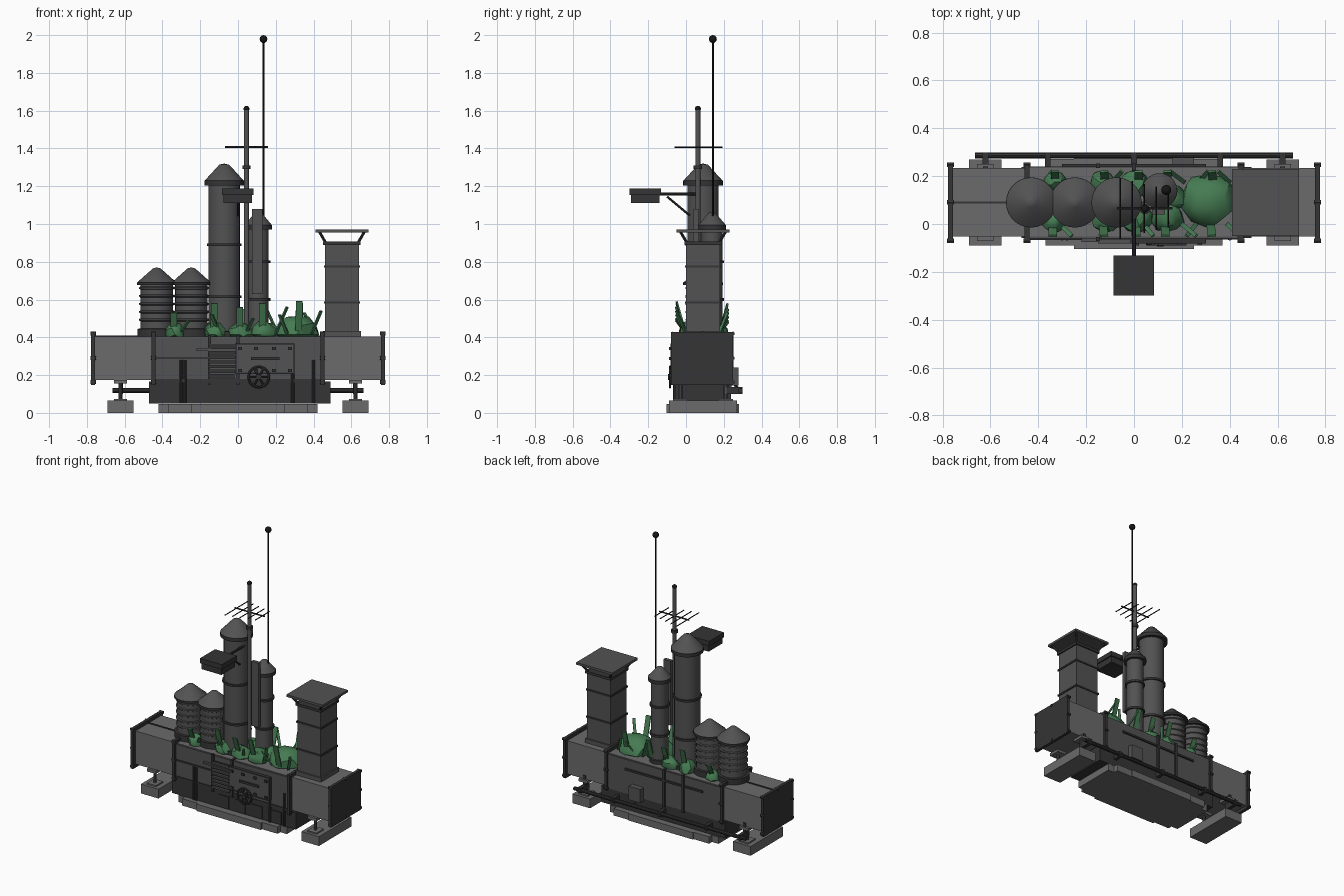
import bpy, bmesh, math, random
from mathutils import Vector, Matrix

random.seed(4)
CY = 0.09  # centre line of the machine in y


def paint(name, *rgb):
    m = bpy.data.materials.new(name)
    m.diffuse_color = (*(rgb if len(rgb) == 3 else rgb * 3), 1)
    return m


green = paint("plant_green", 0.06, 0.20, 0.085)
light, mid = paint("light_steel", 0.145), paint("mid_steel", 0.085)
dark, black = paint("dark_steel", 0.035), paint("black_metal", 0.008)
# paint chosen by the first word pair of the part name
PAINT = {"duct": light, "duct_middle": mid, "foot": light, "base_slab": light, "post_plate": light,
         "short_silo": mid, "tall_stack": mid, "slim_stack": mid, "vent_tower": mid, "vent_cap": mid,
         "mast": mid, "side_box": mid, "front_panel": mid, "louvre_slat": mid, "post_pad": light,
         "junction_box": mid, "foot_post": mid, "front_rail": mid, "vent_foot": mid,
         "whip_aerial": black, "whip_tip": black, "mast_cap": black, "aerial_element": black}


def finish(name, bm, smooth=False, mat=None):
    me = bpy.data.meshes.new(name)
    bmesh.ops.recalc_face_normals(bm, faces=bm.faces)
    bm.to_mesh(me)
    bm.free()
    if smooth:
        me.polygons.foreach_set("use_smooth", [True] * len(me.polygons))
        me.set_sharp_from_angle(angle=math.radians(35))
    me.materials.append(mat or PAINT.get(name, dark))
    ob = bpy.data.objects.new(name, me)
    bpy.context.collection.objects.link(ob)
    return ob


def box(name, x0, x1, y0, y1, z0, z1):
    bm = bmesh.new()
    m = Matrix.Translation(((x0 + x1) / 2, (y0 + y1) / 2, (z0 + z1) / 2))
    bmesh.ops.create_cube(bm, size=1, matrix=m @ Matrix.Diagonal((x1 - x0, y1 - y0, z1 - z0, 1)))
    return finish(name, bm)


def rod(name, a, b, r, seg=10):
    a, b = Vector(a), Vector(b)
    bm = bmesh.new()
    m = Matrix.Translation((a + b) / 2) @ (b - a).to_track_quat('Z', 'Y').to_matrix().to_4x4()
    bmesh.ops.create_cone(bm, cap_ends=True, segments=seg, radius1=r, radius2=r,
                          depth=(b - a).length, matrix=m)
    return finish(name, bm, seg > 6)


def lathe(name, x, y, prof, seg=28):
    bm = bmesh.new()
    vs = [bm.verts.new((x + r, y, z)) for r, z in prof]
    es = [bm.edges.new(p) for p in zip(vs, vs[1:])]
    bmesh.ops.spin(bm, geom=vs + es, cent=(x, y, 0), axis=(0, 0, 1), angle=math.tau, steps=seg)
    bmesh.ops.remove_doubles(bm, verts=bm.verts, dist=1e-5)
    return finish(name, bm, True)


def ball(name, c, r):
    bm = bmesh.new()
    bmesh.ops.create_uvsphere(bm, u_segments=14, v_segments=8, radius=r, matrix=Matrix.Translation(c))
    return finish(name, bm, True)


# stepped base slab, underbody
for hx, y0, y1 in ((0.42, -0.06, 0.24), (0.37, -0.09, 0.272), (0.25, -0.104, 0.28)):
    box("base_slab", -hx, hx, y0, y1, 0, 0.048)
box("underbody", -0.47, 0.49, -0.058, 0.238, 0.05, 0.165)

# main duct with middle section and flanges
box("duct", -0.765, 0.765, -0.053, 0.233, 0.173, 0.405)
box("duct_middle", -0.45, 0.45, -0.06, 0.24, 0.16, 0.40)
box("duct_front_band", -0.44, 0.44, -0.065, -0.05, 0.16, 0.18)
box("duct_top_seam", -0.77, 0.45, CY - 0.004, CY + 0.004, 0.40, 0.411)
for x, w in ((-0.767, 0.01), (0.767, 0.01), (-0.447, 0.01), (0.447, 0.01)):
    box("flange", x - w, x + w, -0.08, 0.25, 0.148, 0.428)
    for y in (-0.07, CY, 0.248):
        for z in (0.163, 0.29, 0.42):
            if (y, z) != (CY, 0.29):
                rod("flange_bolt", (x - 0.014, y, z), (x + 0.014, y, z), 0.011, 6)
for x in (-0.15, 0.0):
    for y0, y1 in ((-0.072, -0.055), (0.235, 0.252)):
        box("duct_rib", x - 0.008, x + 0.008, y0, y1, 0.15, 0.412)
box("duct_top_strap", -0.008, 0.008, -0.07, 0.25, 0.40, 0.412)

# outer feet and posts
for s in (-1, 1):
    x = s * 0.622
    box("foot", x - 0.068, x + 0.068, -0.09, 0.27, 0, 0.065)
    for y in (-0.03, 0.21):
        rod("foot_post", (x, y, 0.06), (x, y, 0.18), 0.011)
        box("post_plate", x - 0.035, x + 0.035, y - 0.04, y + 0.04, 0.155, 0.175)
        box("post_pad", x - 0.035, x + 0.035, y - 0.04, y + 0.04, 0.062, 0.074)

# front louvre, hatch, handwheel and pipes
for i in range(8):
    z = 0.18 + i * 0.024
    box("louvre_slat", -0.15, -0.015, -0.082, -0.055, z, z + 0.011)
box("louvre_back", -0.15, -0.015, -0.066, -0.055, 0.17, 0.365)
box("front_panel", -0.005, 0.29, -0.08, -0.055, 0.213, 0.36)
for z in (0.205, 0.36):
    box("panel_frame", -0.015, 0.30, -0.082, -0.055, z, z + 0.008)
for x in (-0.015, 0.29):
    box("panel_frame", x, x + 0.01, -0.082, -0.055, 0.205, 0.368)
box("panel_handle", 0.07, 0.22, -0.09, -0.078, 0.28, 0.295)
for x in (0.01, 0.095, 0.19, 0.275):
    for z in (0.225, 0.34):
        box("panel_bolt", x - 0.01, x + 0.01, -0.089, -0.078, z - 0.008, z + 0.008)
box("front_rail", -0.22, 0.30, -0.075, -0.055, 0.327, 0.34)
box("front_seam", -0.44, -0.15, -0.067, -0.055, 0.285, 0.296)
wheel = [Vector((0.11 + 0.055 * math.cos(a), -0.085, 0.19 + 0.055 * math.sin(a)))
         for a in [i * math.tau / 12 for i in range(13)]]
for a, b in zip(wheel, wheel[1:]):
    rod("handwheel_rim", a, b, 0.006, 6)
for i in range(3):
    rod("handwheel_spoke", wheel[i * 2], wheel[i * 2 + 6], 0.005, 6)
rod("handwheel_hub", (0.11, -0.095, 0.19), (0.11, -0.05, 0.19), 0.015)
for x in (-0.30, -0.28, 0.29, 0.40):
    rod("front_pipe", (x, -0.06, 0.05), (x, -0.06, 0.28), 0.009)
for x in (-0.07, 0.06, 0.19, 0.34):
    box("lower_block", x - 0.04, x + 0.04, -0.065, -0.03, 0.055, 0.14)

# rear pipe, brackets and junction box
rod("rear_pipe", (-0.665, 0.287, 0.118), (0.665, 0.287, 0.118), 0.013)
for x in (-0.62, -0.36, 0.0, 0.36, 0.62):
    box("pipe_bracket", x - 0.012, x + 0.012, 0.20, 0.298, 0.10, 0.136)
    if abs(x) > 0.5:
        box("pipe_hanger", x - 0.01, x + 0.01, 0.225, 0.24, 0.12, 0.2)
box("junction_box", 0.16, 0.25, 0.235, 0.278, 0.145, 0.24)
rod("junction_pipe", (0.205, 0.26, 0.15), (0.205, 0.285, 0.11), 0.008)
box("rear_rail", -0.30, 0.30, 0.235, 0.25, 0.327, 0.34)

# two ribbed short silos with dark feet and eaves
for x in (-0.43, -0.247):
    prof = [(0, 0.40), (0.086, 0.40)]
    for i in range(5):
        z = 0.485 + i * 0.042
        prof += [(0.086, z), (0.093, z + 0.004), (0.093, z + 0.012), (0.086, z + 0.016)]
    prof += [(0.086, 0.68), (0.102, 0.68), (0.102, 0.692), (0.02, 0.765), (0, 0.77)]
    lathe("short_silo", x, CY, prof)
    lathe("silo_foot", x, CY, [(0, 0.40), (0.103, 0.40), (0.103, 0.445), (0.08, 0.447)])
    lathe("silo_eave", x, CY, [(0.08, 0.677), (0.105, 0.677), (0.105, 0.691), (0.098, 0.693)])


def stack(name, x, y, r, z1, eave, top, bands):
    lathe(name, x, y, [(0, 0.40), (r, 0.40), (r, z1), (eave - 0.002, z1 + 0.002),
                       (eave - 0.002, z1 + 0.025), (eave * 0.25, top - 0.006), (0, top)])
    lathe("stack_foot", x, y, [(0, 0.40), (r * 1.2, 0.40), (r * 1.2, 0.43), (r * 0.95, 0.433)])
    lathe("stack_eave", x, y, [(r * 0.95, z1), (eave, z1), (eave, z1 + 0.024), (eave - 0.006, z1 + 0.026)])
    for z in bands:
        lathe("stack_band", x, y, [(r * 0.95, z - 0.008), (r + 0.009, z - 0.007),
                                   (r + 0.009, z + 0.007), (r * 0.95, z + 0.008)])


# tall stack, slim stack and its flat side box
stack("tall_stack", -0.073, CY, 0.083, 1.205, 0.105, 1.32, (0.615, 0.89))
stack("slim_stack", 0.107, 0.138, 0.055, 0.97, 0.074, 1.065, (0.60, 0.80))
box("side_box", 0.075, 0.13, 0.04, 0.065, 0.63, 1.08)
box("side_box_bracket", 0.09, 0.115, 0.06, 0.10, 0.70, 0.74)

# masts and comb aerial
rod("mast", (0.045, 0.063, 0.40), (0.045, 0.063, 1.61), 0.014, 14)
rod("mast_collar", (0.045, 0.063, 1.29), (0.045, 0.063, 1.31), 0.022, 14)
ball("mast_cap", (0.045, 0.063, 1.61), 0.016)
rod("whip_aerial", (0.135, 0.142, 0.40), (0.135, 0.142, 1.98), 0.005, 8)
ball("whip_tip", (0.135, 0.142, 1.979), 0.021)
rod("aerial_boom", (-0.07, 0.065, 1.407), (0.16, 0.065, 1.407), 0.005, 8)
for i in range(5):
    x, h = -0.057 + i * 0.05, 0.127 - i * 0.012
    rod("aerial_element", (x, 0.065 - h, 1.407), (x, 0.065 + h, 1.407), 0.0035, 6)

# lamp box on its arm
box("lamp_hood", -0.086, 0.083, -0.298, -0.132, 1.153, 1.187)
box("lamp_lens", -0.078, 0.075, -0.29, -0.14, 1.11, 1.153)
rod("lamp_arm", (0, -0.14, 1.158), (0, 0.07, 1.158), 0.008)
rod("lamp_brace", (0, -0.10, 1.145), (0, 0.02, 1.045), 0.006)

# square vent tower with raised cap
VX = 0.55


def vent(name, h, z0, z1):
    box(name, VX - h, VX + h, CY - h, CY + h, z0, z1)


vent("vent_foot", 0.10, 0.40, 0.434)
vent("vent_tower", 0.09, 0.40, 0.90)
for z in (0.585, 0.775):
    vent("vent_band", 0.096, z - 0.006, z + 0.006)
vent("vent_rim", 0.099, 0.89, 0.908)
vent("vent_cap", 0.14, 0.955, 0.971)
for sx in (-1, 1):
    for sy in (-1, 1):
        rod("vent_strut", (VX + sx * 0.085, CY + sy * 0.085, 0.90),
            (VX + sx * 0.12, CY + sy * 0.12, 0.96), 0.008, 6)


# bushes: lumpy mounds with blade leaves
def bush(x, y, rx, ry, h):
    bm = bmesh.new()
    bmesh.ops.create_icosphere(bm, subdivisions=2, radius=1)
    for v in bm.verts:
        k = random.uniform(0.86, 1.08)
        v.co = (x + v.co.x * rx * k, y + v.co.y * ry * k, 0.415 + v.co.z * (h if v.co.z > 0 else 0.02) * k)
    finish("bush", bm, True, green)


def leaf(x, y, top, dx, dy, w):
    bm = bmesh.new()
    a, b = Vector((x, y, 0.42)), Vector((x + dx, y + dy, top))
    d = b - a
    m = Matrix.Translation((a + b) / 2) @ d.to_track_quat('Z', 'Y').to_matrix().to_4x4()
    bmesh.ops.create_cube(bm, size=1, matrix=m @ Matrix.Diagonal((w, 0.008, d.length, 1)))
    finish("leaf", bm, False, green)


bush(0.31, 0.105, 0.12, 0.115, 0.105)
for x, y, r, h in ((0.14, 0.03, 0.07, 0.075), (0.17, 0.11, 0.055, 0.07), (0.01, 0.025, 0.065, 0.065),
                   (-0.12, 0.025, 0.065, 0.07), (-0.13, 0.165, 0.06, 0.07), (0.0, 0.165, 0.065, 0.06),
                   (-0.335, 0.015, 0.055, 0.06), (-0.33, 0.175, 0.045, 0.06)):
    bush(x, y, r, r, h)
for x, top, dx in ((-0.34, 0.53, 0.0), (-0.31, 0.49, 0.05), (-0.13, 0.58, 0.005), (-0.1, 0.52, -0.04),
                   (0.01, 0.56, 0.0), (0.04, 0.5, 0.04), (0.13, 0.58, 0.0), (0.2, 0.56, 0.06),
                   (0.32, 0.59, 0.005), (0.26, 0.52, -0.04), (0.39, 0.54, 0.05)):
    leaf(x, 0.0, top, dx, -0.05, 0.035 if abs(dx) < 0.01 else 0.018)
    leaf(x + 0.01, 0.175, top - 0.01, -dx, 0.045, 0.035 if abs(dx) < 0.01 else 0.018)
